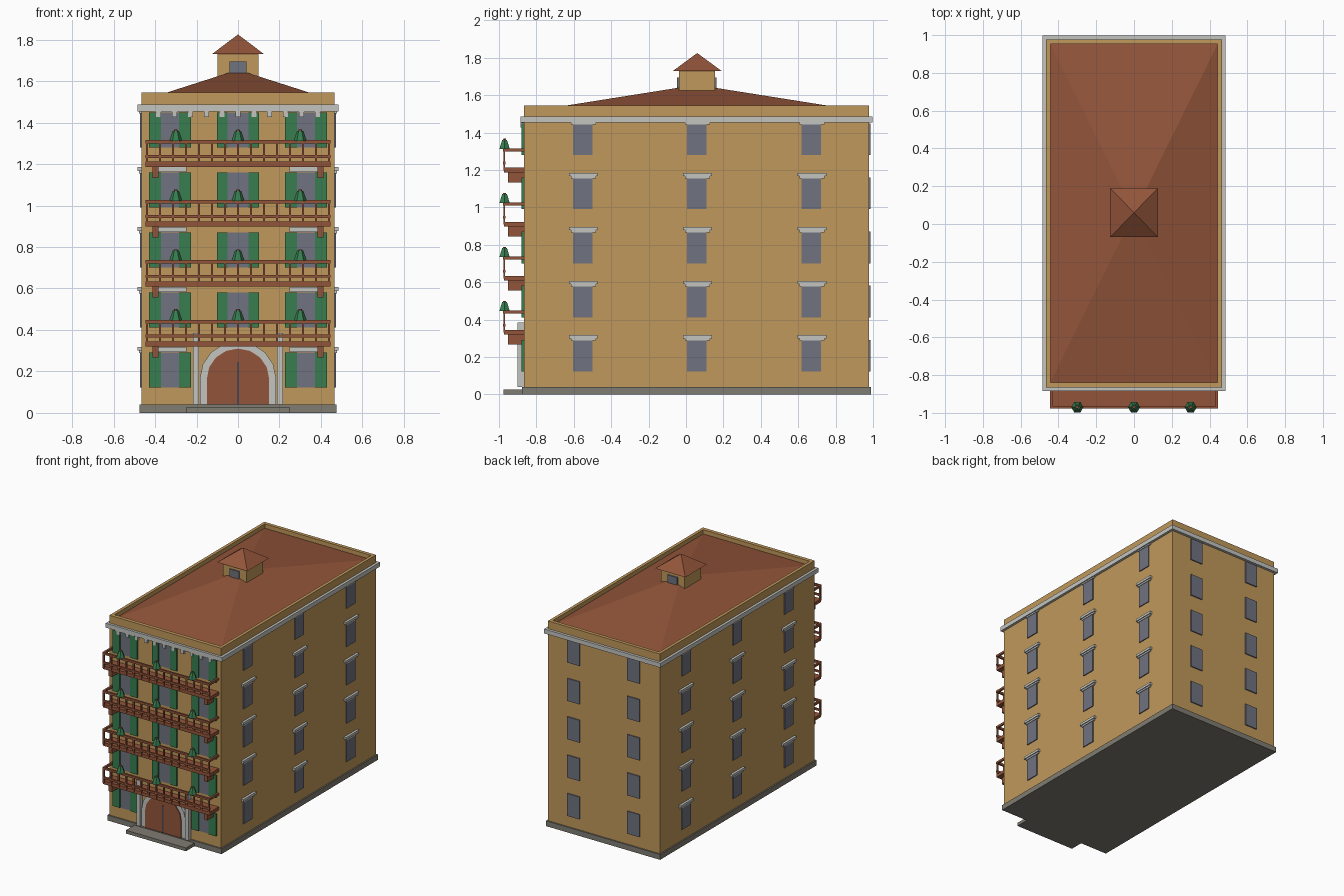
import bpy, bmesh, math

if "Cube" in bpy.data.objects:
    bpy.data.objects.remove(bpy.data.objects["Cube"])


def material(name, rgb):
    m = bpy.data.materials.new(name)
    m.diffuse_color = (*rgb, 1)
    m.use_nodes = True
    m.node_tree.nodes["Principled BSDF"].inputs["Base Color"].default_value = m.diffuse_color
    return m


TAN = material("ochre_wall", (0.53, 0.315, 0.105))
RUST = material("terracotta", (0.29, 0.09, 0.042))
GREEN = material("shutter_green", (0.038, 0.205, 0.08))
GLASS = material("window_grey", (0.162, 0.17, 0.215))
TRIM = material("light_stone", (0.55, 0.56, 0.53))
STONE = material("base_stone", (0.216, 0.2, 0.17))
DARK = material("dark_gap", (0.06, 0.065, 0.08))


def finish(name, bm, mat):
    bmesh.ops.recalc_face_normals(bm, faces=bm.faces)
    me = bpy.data.meshes.new(name)
    bm.to_mesh(me)
    bm.free()
    me.materials.append(mat)
    ob = bpy.data.objects.new(name, me)
    bpy.context.collection.objects.link(ob)
    return ob


def boxes(name, mat, items):
    """One object from boxes given as x0, x1, y0, y1, z0, z1."""
    bm = bmesh.new()
    for x0, x1, y0, y1, z0, z1 in items:
        vs = bmesh.ops.create_cube(bm, size=1)["verts"]
        for v in vs:
            v.co = ((x0 + x1) / 2 + v.co.x * (x1 - x0),
                    (y0 + y1) / 2 + v.co.y * (y1 - y0),
                    (z0 + z1) / 2 + v.co.z * (z1 - z0))
    return finish(name, bm, mat)


def pyramid(name, mat, hx, hy, cy, z0, z1):
    bm = bmesh.new()
    base = [bm.verts.new((sx * hx, cy + sy * hy, z0))
            for sx, sy in ((-1, -1), (1, -1), (1, 1), (-1, 1))]
    top = bm.verts.new((0, cy, z1))
    bm.faces.new(base[::-1])
    for i in range(4):
        bm.faces.new((base[i], base[(i + 1) % 4], top))
    return finish(name, bm, mat)


def arch(name, mat, r, z_spring, z_top, y0, y1):
    """Solid plate with a faceted arched top."""
    n = 8
    pts = [(-r, 0.04)] + [(-r * math.cos(math.pi * i / n),
                           z_spring + (z_top - z_spring) * math.sin(math.pi * i / n))
                          for i in range(n + 1)] + [(r, 0.04)]
    bm = bmesh.new()
    f = bm.faces.new([bm.verts.new((x, y0, z)) for x, z in pts])
    ext = bmesh.ops.extrude_face_region(bm, geom=[f])["geom"]
    for v in ext:
        if isinstance(v, bmesh.types.BMVert):
            v.co.y = y1
    return finish(name, bm, mat)


W, YF, YB, CY = 0.466, -0.866, 0.978, 0.057    # wall half width, front, back, middle
PITCH = 0.289                                  # storey height
Z0, Z1 = 0.123, 0.292                          # ground floor window sill and head
floors = [PITCH * k for k in range(5)]

# Main body
boxes("base_plinth", STONE, [(-0.476, 0.476, -0.876, 0.988, 0, 0.04)])
boxes("door_step", STONE, [(-0.25, 0.25, -0.977, -0.87, 0, 0.025)])
boxes("walls", TAN, [(-W, W, YF, YB, 0.04, 1.512)])
boxes("parapet", TAN, [(-W, -0.443, YF, YB, 1.5, 1.545), (0.443, W, YF, YB, 1.5, 1.545),
                       (-0.443, 0.443, YF, -0.838, 1.5, 1.545),
                       (-0.443, 0.443, 0.952, YB, 1.5, 1.545)])
boxes("cornice", TRIM, [(-0.485, 0.485, -0.884, 0.998, 1.454, 1.487)])
boxes("dentils", TRIM, [(0.0765 * i - 0.012, 0.0765 * i + 0.012, -0.884, YF, 1.427, 1.456)
                        for i in range(-5, 6)])

# Roof and cupola
pyramid("roof", RUST, 0.443, 0.895, CY, 1.513, 1.655)
boxes("cupola", TAN, [(-0.098, 0.098, -0.038, 0.155, 1.6, 1.73)])
boxes("cupola_windows", GLASS, [(-0.04, 0.04, -0.047, -0.037, 1.635, 1.695),
                                (-0.04, 0.04, 0.154, 0.164, 1.635, 1.695)])
pyramid("cupola_roof", RUST, 0.126, 0.129, 0.06, 1.73, 1.825)

# Side and back windows
glass, lintels = [], []
for z in floors:
    for cy in (-0.553, 0.058, 0.67):
        for s in (-1, 1):
            xs = sorted((s * (W - 0.01), s * (W + 0.007)))
            glass.append((*xs, cy - 0.052, cy + 0.052, Z0 + z, Z1 + z))
            for d, hw, za, zb in ((0.018, 0.077, 0.3, 0.318), (0.011, 0.067, 0.288, 0.302)):
                xs = sorted((s * (W - 0.01), s * (W + d)))
                lintels.append((*xs, cy + 0.004 - hw, cy + 0.004 + hw, za + z, zb + z))
    for cx in (-0.25, 0.25):
        glass.append((cx - 0.051, cx + 0.051, YB - 0.01, YB + 0.008, Z0 + z, Z1 + z))

# Front windows with shutters; the door takes the middle of the ground floor
shutters = []
for k, z in enumerate(floors):
    for cx in (-0.328, 0, 0.328):
        if k == 0 and cx == 0:
            continue
        g = 0.05 if cx == 0 else 0.043
        glass.append((cx - g, cx + g, YF - 0.006, YF + 0.01, Z0 + z, Z1 + z))
        shutters += [(cx - 0.102, cx - g, YF - 0.013, YF + 0.01, Z0 + z, Z1 + z),
                     (cx + g, cx + 0.102, YF - 0.013, YF + 0.01, Z0 + z, Z1 + z)]
        if cx:
            lintels.append((cx - 0.08, cx + 0.08, YF - 0.017, YF + 0.01, 0.294 + z, 0.318 + z))
boxes("window_panes", GLASS, glass)
boxes("window_lintels", TRIM, lintels)
boxes("shutters", GREEN, shutters)

# Entrance
arch("door_surround", TRIM, 0.184, 0.165, 0.345, YF + 0.01, -0.886)
arch("door", RUST, 0.15, 0.165, 0.31, YF + 0.01, -0.893)
boxes("door_split", DARK, [(-0.006, 0.006, -0.897, -0.89, 0.04, 0.245)])
boxes("door_pilasters", TRIM, [(s * 0.202 - 0.014, s * 0.202 + 0.014, -0.9, YF + 0.01, 0.04, 0.385)
                               for s in (-1, 1)])

# Balconies on the upper four storeys
BX, BY = 0.446, -0.978
slabs, brackets, rails, balusters = [], [], [], []
for z in floors[:4]:
    slabs.append((-BX, BX, BY + 0.005, YF + 0.01, 0.32 + z, 0.345 + z))
    brackets += [(s * 0.398 - 0.015, s * 0.398 + 0.015, -0.952, YF + 0.01, 0.267 + z, 0.322 + z)
                 for s in (-1, 1)]
    rails.append((-BX, BX, BY, BY + 0.014, 0.432 + z, 0.448 + z))
    rails.append((-BX, BX, BY, BY + 0.012, 0.363 + z, 0.377 + z))
    rails += [(s * 0.439 - 0.007, s * 0.439 + 0.007, BY, YF + 0.01, 0.432 + z, 0.448 + z)
              for s in (-1, 1)]
    balusters += [(0.0627 * i - 0.006, 0.0627 * i + 0.006, BY + 0.001, BY + 0.011,
                   0.33 + z, 0.435 + z) for i in range(-7, 8)]
boxes("balcony_slabs", RUST, slabs)
boxes("balcony_brackets", RUST, brackets)
boxes("balcony_rails", RUST, rails)
boxes("balcony_balusters", RUST, balusters)


# Six-sided plants standing on the rails
def hex_cones(name, mat, r1, r2, za, zb):
    bm = bmesh.new()
    for z in floors[:4]:
        for cx in (-0.3, 0, 0.3):
            vs = bmesh.ops.create_cone(bm, cap_ends=True, segments=6, radius1=r1,
                                       radius2=r2, depth=zb - za)["verts"]
            for v in vs:
                v.co = (cx + v.co.y, -0.97 - v.co.x, v.co.z + (za + zb) / 2 + z)
    return finish(name, bm, mat)


hex_cones("rail_plants", GREEN, 0.032, 0.015, 0.445, 0.493)
hex_cones("plant_tips", RUST, 0.01, 0.008, 0.49, 0.5)
